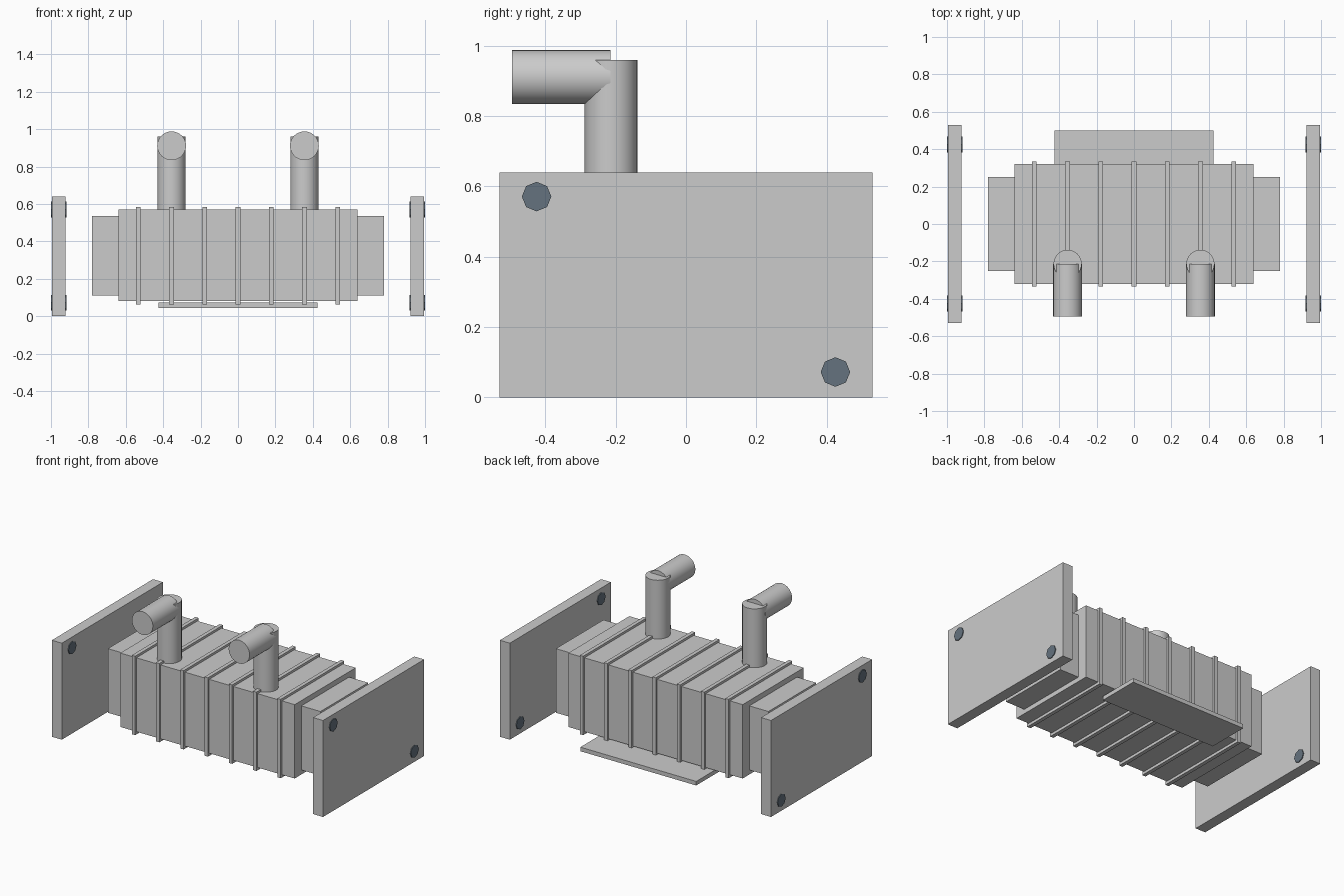
import bpy
from math import radians

if "Cube" in bpy.data.objects:
    bpy.data.objects.remove(bpy.data.objects["Cube"])


def box(name, x, y, z):
    """Box from (min, max) pairs on each axis."""
    bpy.ops.mesh.primitive_cube_add(size=1, location=[(a + b) / 2 for a, b in (x, y, z)])
    ob = bpy.context.object
    ob.name = name
    ob.scale = [b - a for a, b in (x, y, z)]
    bpy.ops.object.transform_apply(location=False, rotation=False, scale=True)
    return ob


def rod(name, loc, radius, depth, axis, sides):
    """Capped cylinder along the given axis."""
    rot = {'x': (0, radians(90), 0), 'y': (radians(90), 0, 0), 'z': (0, 0, 0)}[axis]
    bpy.ops.mesh.primitive_cylinder_add(vertices=sides, radius=radius, depth=depth,
                                        location=loc, rotation=rot)
    ob = bpy.context.object
    ob.name = name
    if sides > 12:
        bpy.ops.object.shade_smooth_by_angle(angle=radians(30))
    return ob


bolt_mat = bpy.data.materials.new("dark_steel")
bolt_mat.diffuse_color = (0.13, 0.17, 0.21, 1)
bolt_mat.use_nodes = True
bolt_mat.node_tree.nodes["Principled BSDF"].inputs["Base Color"].default_value = bolt_mat.diffuse_color

# Main casing with a narrower core showing at both ends
box("casing", (-0.64, 0.64), (-0.32, 0.32), (0.08, 0.57))
for s, side in ((-1, "left"), (1, "right")):
    box(side + "_core_end", sorted((s * 0.62, s * 0.78)), (-0.25, 0.25), (0.11, 0.535))

# Ribs wrapped around the casing
for i in range(-3, 4):
    x = i * 0.178
    box(f"rib_{i + 4}", (x - 0.0125, x + 0.0125), (-0.333, 0.333), (0.062, 0.585))

# Mounting shelf under the rear edge
box("mounting_shelf", (-0.425, 0.425), (0.22, 0.5), (0.045, 0.072))

for s, side in ((-1, "left"), (1, "right")):
    # End plate with two diagonal through-bolts
    box(side + "_end_plate", sorted((s * 0.922, s * 0.995)), (-0.53, 0.53), (0, 0.64))
    for pos, y, z in (("upper", -0.425, 0.571), ("lower", 0.425, 0.072)):
        bolt = rod(f"{side}_{pos}_bolt", (s * 0.9585, y, z), 0.042, 0.083, 'x', 8)
        bolt.data.materials.append(bolt_mat)
    # Elbow pipe: riser and forward outlet
    rod(side + "_pipe_riser", (s * 0.355, -0.213, 0.73), 0.075, 0.46, 'z', 32)
    rod(side + "_pipe_outlet", (s * 0.355, -0.355, 0.911), 0.077, 0.28, 'y', 32)
